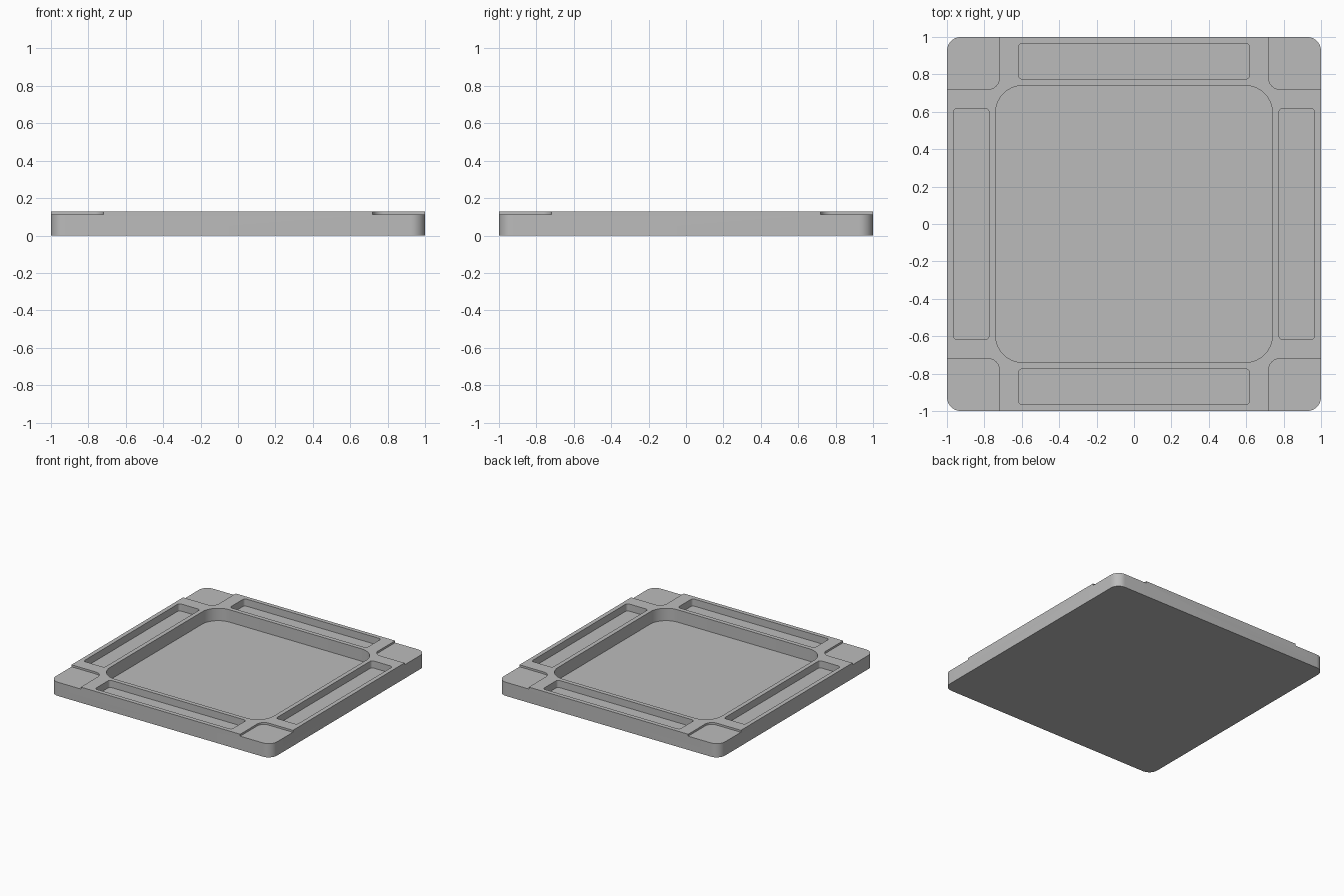
import bpy
import bmesh
from math import cos, sin, pi, radians

cube = bpy.data.objects.get("Cube")
if cube:
    bpy.data.objects.remove(cube, do_unlink=True)

HEIGHT = 0.128
STEP_Z = 0.112      # lowered corner pads
FLOOR_Z = 0.027     # central recess floor
SLOT_Z = 0.07       # side slot floor
CUT_TOP = 0.3       # cutters reach above the tray

grey = bpy.data.materials.new("light grey")
colour = (0.5, 0.5, 0.5, 1.0)
grey.diffuse_color = colour
grey.use_nodes = True
grey.node_tree.nodes["Principled BSDF"].inputs["Base Color"].default_value = colour


def rounded_prism(bm, centre, size, radius, z0, z1, steps=10):
    """Add an upright prism with a rounded rectangle outline."""
    ring = []
    for i, (sx, sy) in enumerate([(1, 1), (-1, 1), (-1, -1), (1, -1)]):
        ax = centre[0] + sx * (size[0] / 2 - radius)
        ay = centre[1] + sy * (size[1] / 2 - radius)
        for k in range(steps + 1):
            a = (i + k / steps) * pi / 2
            ring.append(bm.verts.new((ax + radius * cos(a), ay + radius * sin(a), z0)))
    base = bm.faces.new(ring)
    top = bmesh.ops.extrude_face_region(bm, geom=[base])["geom"]
    verts = [g for g in top if isinstance(g, bmesh.types.BMVert)]
    bmesh.ops.translate(bm, verts=verts, vec=(0, 0, z1 - z0))


def make_object(name, bm):
    bmesh.ops.recalc_face_normals(bm, faces=bm.faces)
    mesh = bpy.data.meshes.new(name)
    bm.to_mesh(mesh)
    bm.free()
    mesh.materials.append(grey)
    obj = bpy.data.objects.new(name, mesh)
    bpy.context.collection.objects.link(obj)
    return obj


# Tray body
bm = bmesh.new()
rounded_prism(bm, (0, 0), (2, 2), 0.075, 0, HEIGHT)
tray = make_object("square_tray", bm)

# Cutters: central recess, four side slots, four corner steps
bm = bmesh.new()
rounded_prism(bm, (0, 0), (1.48, 1.48), 0.145, FLOOR_Z, CUT_TOP)
for s in (-1, 1):
    rounded_prism(bm, (0, s * 0.87), (1.235, 0.19), 0.02, SLOT_Z, CUT_TOP, 5)
    rounded_prism(bm, (s * 0.87, 0), (0.19, 1.235), 0.02, SLOT_Z, CUT_TOP, 5)
    for t in (-1, 1):
        rounded_prism(bm, (s * 1.02, t * 1.02), (0.6, 0.6), 0.06, STEP_Z, CUT_TOP)
cutter = make_object("recess_cutter", bm)
cutter.hide_render = True

# Carve the tray and keep only the finished mesh
cut = tray.modifiers.new("recesses", 'BOOLEAN')
cut.operation = 'DIFFERENCE'
cut.solver = 'EXACT'
cut.object = cutter
bpy.context.view_layer.update()
carved = bpy.data.meshes.new_from_object(
    tray.evaluated_get(bpy.context.evaluated_depsgraph_get()))
tray.modifiers.clear()
tray.data = carved
bpy.data.objects.remove(cutter, do_unlink=True)

# Smooth rounded corners, sharp rims
bpy.ops.object.select_all(action='DESELECT')
tray.select_set(True)
bpy.context.view_layer.objects.active = tray
bpy.ops.object.shade_smooth_by_angle(angle=radians(30))
